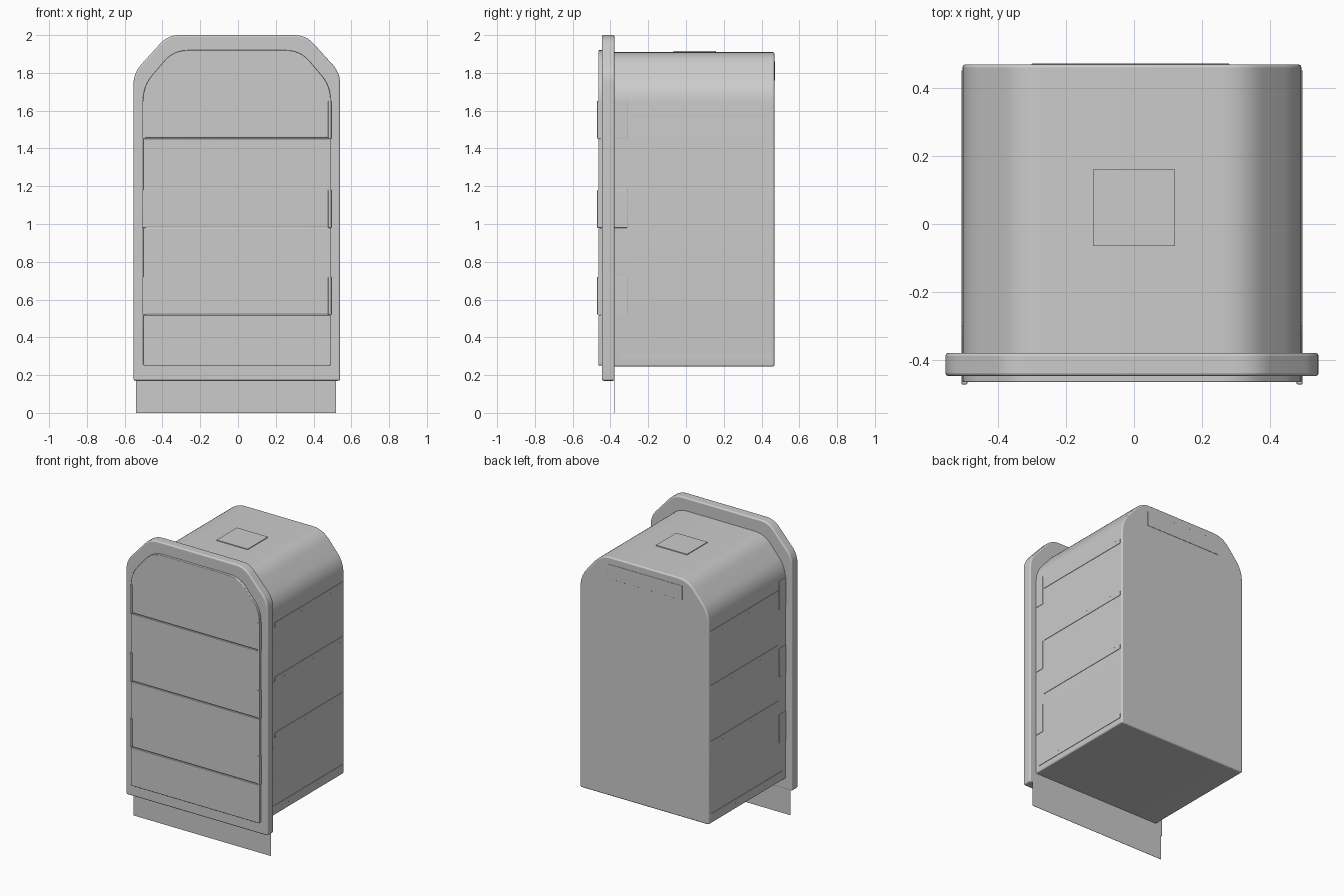
import bpy, bmesh, math
from mathutils import Vector

if "Cube" in bpy.data.objects:
    bpy.data.objects.remove(bpy.data.objects["Cube"])

CX = -0.006  # the shell sits slightly left of centre


def rounded(corners, steps=6):
    """Round each (x, z, tangent_length) corner with a quadratic curve."""
    out = []
    n = len(corners)
    for i, (x, z, t) in enumerate(corners):
        p = Vector((x, z))
        a = p + (Vector(corners[i - 1][:2]) - p).normalized() * t
        b = p + (Vector(corners[(i + 1) % n][:2]) - p).normalized() * t
        for k in range(steps + 1):
            s = k / steps
            out.append(a * (1 - s) ** 2 + p * 2 * s * (1 - s) + b * s ** 2)
    return out


def arch(hw, z0, shoulder, top_hw, z1, r_base, r_top):
    """Symmetric outline with chamfered, rounded upper corners."""
    half = [(hw, z0, r_base), (hw, shoulder, r_top), (top_hw, z1, r_top)]
    return rounded(half + [(-x, z, r) for x, z, r in reversed(half)])


def finish(name, bm, bevel):
    bmesh.ops.recalc_face_normals(bm, faces=bm.faces)
    mesh = bpy.data.meshes.new(name)
    bm.to_mesh(mesh)
    bm.free()
    ob = bpy.data.objects.new(name, mesh)
    bpy.context.collection.objects.link(ob)
    if bevel:
        m = ob.modifiers.new("soft_edges", 'BEVEL')
        m.width, m.segments = bevel, 3
        m.limit_method, m.angle_limit = 'ANGLE', math.radians(40)
    bpy.ops.object.select_all(action='DESELECT')
    ob.select_set(True)
    bpy.context.view_layer.objects.active = ob
    bpy.ops.object.shade_smooth_by_angle(angle=math.radians(35))
    return ob


def prism(name, outline, y0, y1, bevel, zrange=None):
    """Extrude an outline along y, optionally keeping only a height band."""
    bm = bmesh.new()
    f = bm.faces.new([bm.verts.new((x + CX, y0, z)) for x, z in outline])
    r = bmesh.ops.extrude_face_region(bm, geom=[f], use_keep_orig=True)
    verts = [v for v in r['geom'] if isinstance(v, bmesh.types.BMVert)]
    bmesh.ops.translate(bm, verts=verts, vec=(0, y1 - y0, 0))
    for z, sign in zip(zrange or (), (-1, 1)):
        cut = bmesh.ops.bisect_plane(
            bm, geom=bm.verts[:] + bm.edges[:] + bm.faces[:],
            plane_co=(0, 0, z), plane_no=(0, 0, sign), clear_outer=True)
        edges = [e for e in cut['geom_cut'] if isinstance(e, bmesh.types.BMEdge)]
        if edges:
            bmesh.ops.holes_fill(bm, edges=edges)
    return finish(name, bm, bevel)


def box(name, lo, hi, bevel=0):
    bm = bmesh.new()
    bmesh.ops.create_cube(bm, size=1)
    for v in bm.verts:
        v.co = [l + (c + 0.5) * (h - l) for c, l, h in zip(v.co, lo, hi)]
    return finish(name, bm, bevel)


# Main housing
prism("housing", arch(0.497, 0.245, 1.72, 0.335, 1.91, 0.012, 0.075), -0.41, 0.468, 0.012)

# Front flange
prism("flange", arch(0.547, 0.17, 1.80, 0.365, 2.0, 0.012, 0.06), -0.446, -0.378, 0.012)

# Door backing and its four overlapping panels
door = arch(0.497, 0.25, 1.73, 0.335, 1.92, 0.012, 0.075)
prism("door_backing", door, -0.455, -0.42, 0.003)
seams = [0.2, 0.52, 0.98, 1.455, 2.0]
for i in range(4):
    prism(f"door_panel_{i + 1}", door, -0.464, -0.43, 0.004,
          (seams[i] + 0.003, seams[i + 1] - 0.003))

# Side clasps that pass through the flange, and the raised side rails
for side in (-1, 1):
    tag = "left" if side < 0 else "right"
    for i, z in enumerate((0.52, 0.98, 1.452)):
        a, b = sorted((side * 0.483 + CX, side * 0.5 + CX))
        box(f"clasp_{tag}_{i + 1}", (a, -0.47, z), (b, -0.31, z + 0.2), 0.002)
    a, b = sorted((side * 0.485 + CX, side * 0.5 + CX))
    for i, (z, y0) in enumerate(((0.285, -0.35), (0.79, -0.3), (1.18, -0.3), (1.56, -0.3))):
        box(f"side_rail_{tag}_{i + 1}", (a, y0, z), (b, 0.45, z + 0.03), 0.001)

# Roof hatch and rear cover plate
roof = box("roof_hatch", (-0.12, -0.065, 1.89), (0.12, 0.16, 1.915))
rear = box("rear_cover", (-0.3, 0.44, 1.76), (0.28, 0.47, 1.86), 0.001)

# Thin skirt below the flange
box("skirt", (-0.54, -0.381, 0), (0.52, -0.379, 0.19))
